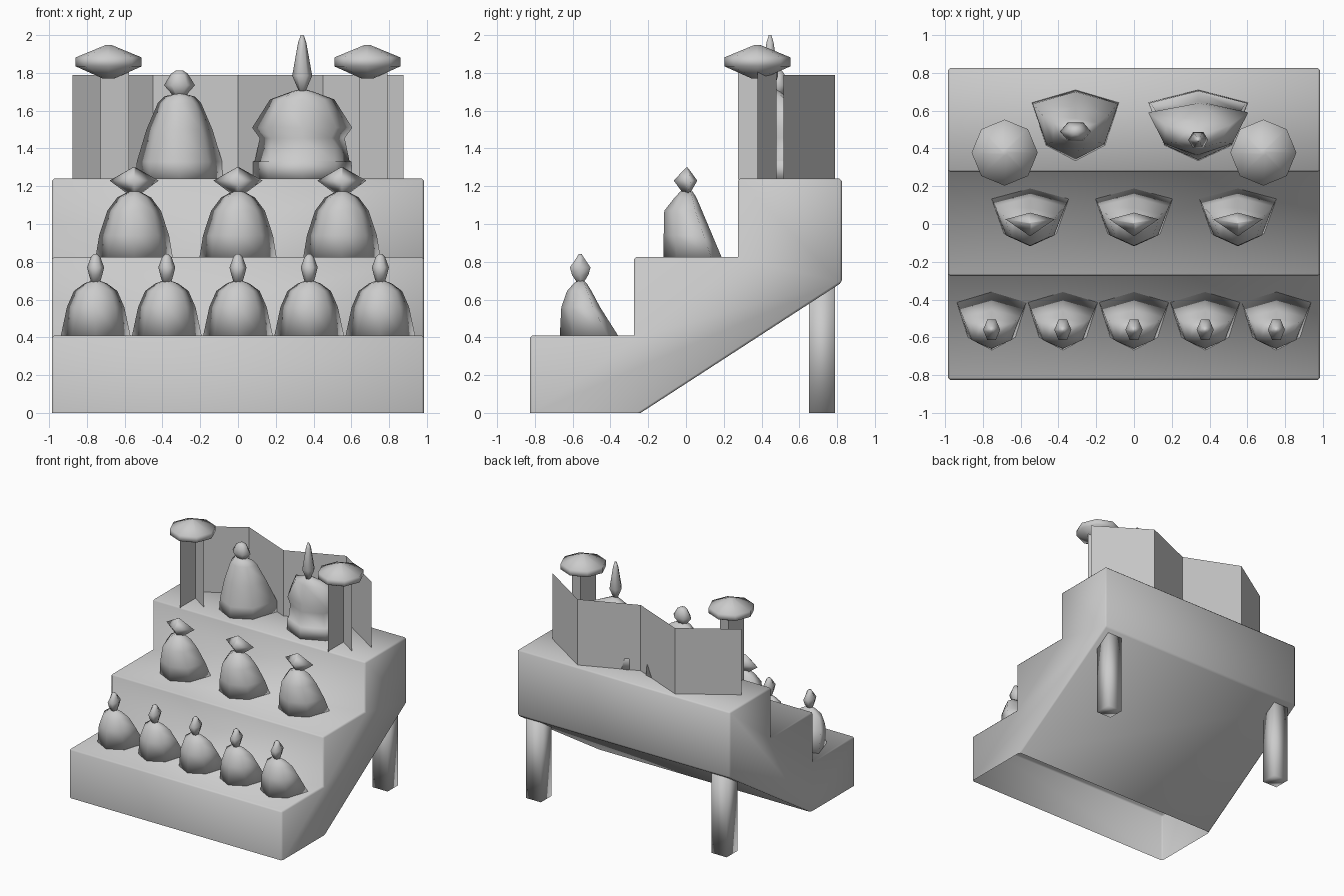
import bpy
import bmesh
import math

cube = bpy.data.objects.get("Cube")
if cube:
    bpy.data.objects.remove(cube, do_unlink=True)

grey = bpy.data.materials.new("plain grey")
grey.use_nodes = True
grey.diffuse_color = (0.6, 0.6, 0.6, 1)
grey.node_tree.nodes["Principled BSDF"].inputs["Base Color"].default_value = (0.6, 0.6, 0.6, 1)


def finish(name, bm, smooth=True, recalc=True):
    """Turn a bmesh into a finished object."""
    if recalc:
        bmesh.ops.recalc_face_normals(bm, faces=bm.faces)
    for face in bm.faces:
        face.smooth = smooth
    mesh = bpy.data.meshes.new(name)
    bm.to_mesh(mesh)
    bm.free()
    mesh.materials.append(grey)
    obj = bpy.data.objects.new(name, mesh)
    bpy.context.collection.objects.link(obj)
    return obj


def loft(name, rings, cap_ends=True):
    """Skin a stack of equal-length closed rings."""
    bm = bmesh.new()
    loops = [[bm.verts.new(p) for p in ring] for ring in rings]
    n = len(loops[0])
    for low, high in zip(loops, loops[1:]):
        for i in range(n):
            j = (i + 1) % n
            bm.faces.new((low[i], low[j], high[j], high[i]))
    if cap_ends:
        bm.faces.new(loops[0][::-1])
        bm.faces.new(loops[-1])
    return finish(name, bm)


def lathe(name, x, y, profile, sides):
    """Ring stack from (half width, half depth, z) rows."""
    angles = [math.tau * i / sides for i in range(sides)]
    return loft(name, [[(x + w * math.cos(a), y + d * math.sin(a), z) for a in angles]
                       for w, d, z in profile])


def robe(name, x, rows):
    """Six-sided robe from (z, half width, front y, back y) rows."""
    rings = []
    for z, w, front, back in rows:
        depth = front - back
        outline = [(0, 0), (1, 0.18), (0.68, 0.78), (0, 1), (-0.68, 0.78), (-1, 0.18)]
        rings.append([(x + w * u, back + depth * t, z) for u, t in outline])
    return loft(name, rings)


def folded_wall(name, path, bottom, top, smooth):
    """Thin upright wall along an open path."""
    bm = bmesh.new()
    pairs = [(bm.verts.new((x, y, bottom)), bm.verts.new((x, y, top))) for x, y in path]
    for a, b in zip(pairs, pairs[1:]):
        bm.faces.new((a[0], b[0], b[1], a[1]))
    return finish(name, bm, smooth, recalc=False)


# Stepped stand with a sloping underside, open at the foot
side = [(-0.825, 0), (-0.825, 0.41), (-0.275, 0.41), (-0.275, 0.825), (0.275, 0.825),
        (0.275, 1.24), (0.825, 1.24), (0.825, 0.69), (-0.24, 0)]
bm = bmesh.new()
right = [bm.verts.new((-0.985, y, z)) for y, z in side]
left = [bm.verts.new((0.985, y, z)) for y, z in side]
bm.faces.new(right)
bm.faces.new(left[::-1])
for i in range(len(side) - 1):
    bm.faces.new((right[i], left[i], left[i + 1], right[i + 1]))
bmesh.ops.recalc_face_normals(bm, faces=bm.faces)
bevel_edges = [e for e in bm.edges if len(e.link_faces) == 2 and e.is_convex]
bmesh.ops.bevel(bm, geom=bevel_edges, offset=0.012, segments=1, affect='EDGES')
finish("stepped_stand", bm, recalc=False)

# Rear legs
for name, x in (("left_leg", 0.86), ("right_leg", -0.86)):
    h = 0.07
    loft(name, [[(x + sx * h, 0.72 + sy * h, z) for sx, sy in ((-1, -1), (1, -1), (1, 1), (-1, 1))]
                for z in (0, 0.68)])

# Folding screen behind the top pair
folded_wall("folding_screen",
            [(-0.876, 0.515), (-0.45, 0.79), (0, 0.6), (0.45, 0.79), (0.876, 0.515)],
            1.235, 1.79, False)

# Lamps on folded posts
for label, x in (("left", 0.685), ("right", -0.685)):
    y = 0.378
    folded_wall(label + "_lamp_post", [(x - 0.043, y - 0.103), (x - 0.043, y + 0.1), (x + 0.107, y)],
                1.235, 1.84, False)
    lathe(label + "_lamp_shade", x, y,
          [(0.03, 0.03, 1.77), (0.175, 0.175, 1.835), (0.175, 0.175, 1.882), (0.015, 0.015, 1.948)], 8)

# Front row of five
for i in range(5):
    x = 0.377 * (i - 2)
    robe(f"front_figure_robe_{i + 1}", x,
         [(0.41, 0.184, -0.668, -0.36), (0.56, 0.152, -0.66, -0.455),
          (0.645, 0.115, -0.63, -0.5), (0.685, 0.06, -0.595, -0.525), (0.7, 0.02, -0.575, -0.54)])
    lathe(f"front_figure_head_{i + 1}", x, -0.56,
          [(0.02, 0.012, 0.68), (0.035, 0.05, 0.73), (0.045, 0.063, 0.77),
           (0.025, 0.02, 0.825), (0.008, 0.008, 0.842)], 6)

# Middle row of three with wide hats
for i in range(3):
    x = 0.55 * (i - 1)
    robe(f"middle_figure_robe_{i + 1}", x,
         [(0.825, 0.204, -0.118, 0.188), (0.94, 0.185, -0.118, 0.14),
          (1.07, 0.142, -0.115, 0.085), (1.14, 0.09, -0.06, 0.055), (1.172, 0.03, -0.03, 0.035)])
    loft(f"middle_figure_head_{i + 1}", [
        [(x + s * u, 0.005 + s * v, z) for u, v in ((0.13, 0.02), (0, 0.055), (-0.13, 0.02), (0, -0.07))]
        for s, z in ((0.22, 1.155), (1, 1.23), (0.05, 1.3))])

# Top pair
robe("top_right_robe", -0.31,
     [(1.24, 0.23, 0.335, 0.71), (1.33, 0.226, 0.345, 0.7), (1.5, 0.175, 0.38, 0.62),
      (1.64, 0.115, 0.42, 0.56), (1.675, 0.08, 0.44, 0.54), (1.69, 0.025, 0.46, 0.51)])
lathe("top_right_head", -0.31, 0.49,
      [(0.02, 0.015, 1.665), (0.082, 0.055, 1.735), (0.045, 0.035, 1.795), (0.02, 0.02, 1.812)], 6)
robe("top_left_robe", 0.34,
     [(1.24, 0.264, 0.335, 0.71), (1.33, 0.262, 0.34, 0.705), (1.335, 0.25, 0.345, 0.7),
      (1.455, 0.225, 0.36, 0.65), (1.51, 0.265, 0.365, 0.64), (1.66, 0.17, 0.4, 0.55),
      (1.7, 0.06, 0.42, 0.5), (1.712, 0.02, 0.44, 0.48)])
lathe("top_left_head", 0.34, 0.445,
      [(0.012, 0.012, 1.69), (0.053, 0.05, 1.785), (0.022, 0.022, 1.96), (0.008, 0.008, 2.0)], 6)
